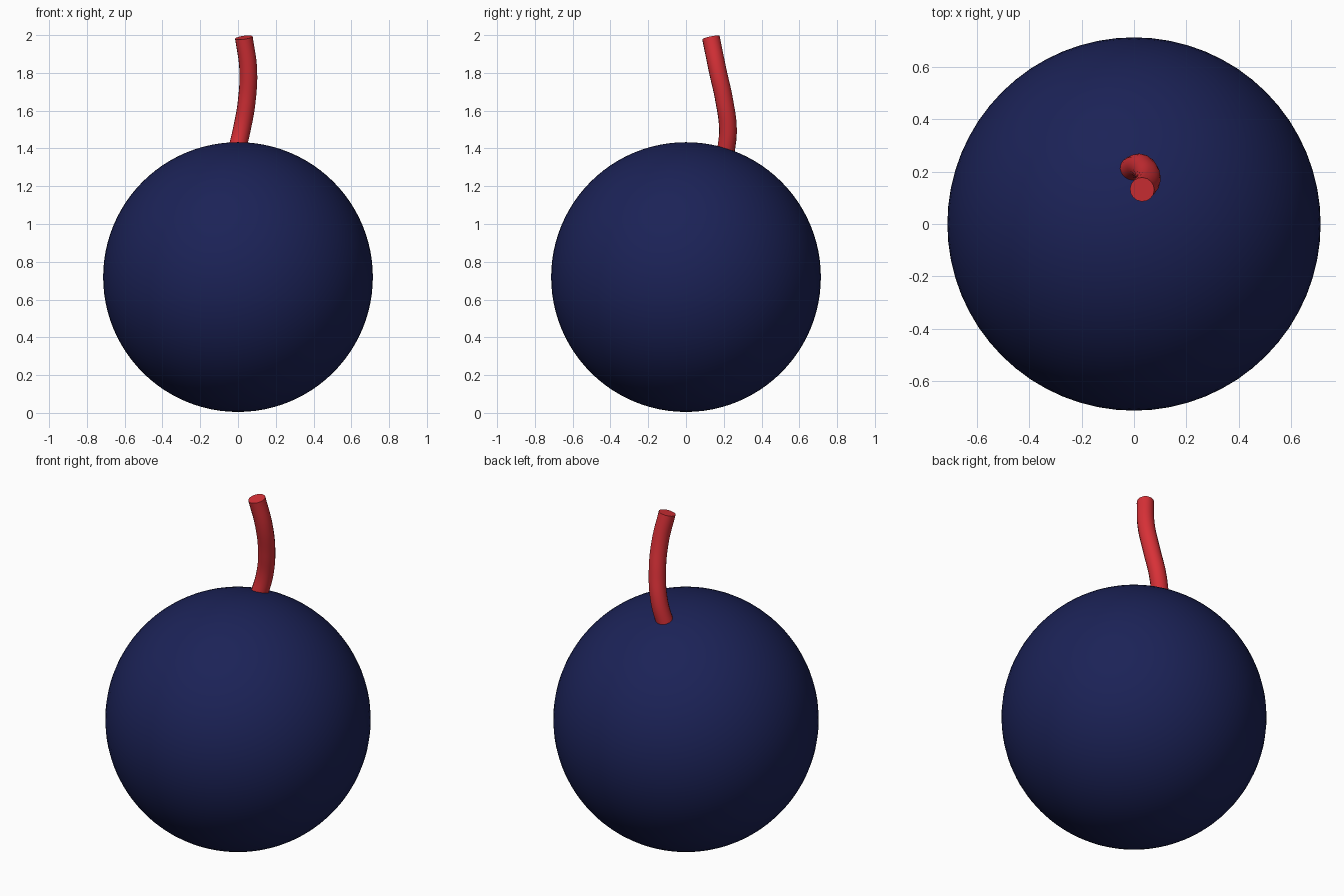
import bpy

if "Cube" in bpy.data.objects:
    bpy.data.objects.remove(bpy.data.objects["Cube"])


def paint(obj, name, color):
    mat = bpy.data.materials.new(name)
    mat.diffuse_color = (*color, 1.0)
    mat.use_nodes = True
    mat.node_tree.nodes["Principled BSDF"].inputs["Base Color"].default_value = mat.diffuse_color
    obj.data.materials.append(mat)


def select_only(obj):
    bpy.ops.object.select_all(action='DESELECT')
    obj.select_set(True)
    bpy.context.view_layer.objects.active = obj


# Round fruit body
bpy.ops.mesh.primitive_uv_sphere_add(segments=64, ring_count=48, radius=0.714,
                                     location=(0, 0, 0.719))
body = bpy.context.object
body.name = "fruit_body"
bpy.ops.object.shade_smooth()
paint(body, "navy", (0.011, 0.016, 0.095))

# Curved stem: a round tube swept along a bent path
path = [(-0.014, 0.208, 1.36), (0.02, 0.222, 1.50), (0.046, 0.203, 1.65),
        (0.054, 0.166, 1.82), (0.031, 0.132, 1.987)]
curve = bpy.data.curves.new("stem_path", 'CURVE')
curve.dimensions = '3D'
curve.bevel_depth = 0.047
curve.bevel_resolution = 6
curve.resolution_u = 10
curve.use_fill_caps = True
spline = curve.splines.new('BEZIER')
spline.bezier_points.add(len(path) - 1)
for point, co in zip(spline.bezier_points, path):
    point.co = co
    point.handle_left_type = point.handle_right_type = 'AUTO'
stem = bpy.data.objects.new("stem", curve)
bpy.context.collection.objects.link(stem)

# Mesh conversion keeps the cut end crisp and the sides smooth
select_only(stem)
bpy.ops.object.convert(target='MESH')
stem = bpy.context.object
stem.name = "stem"
bpy.ops.object.shade_smooth_by_angle()
stem.data.materials.clear()
paint(stem, "red", (0.68, 0.03, 0.038))
